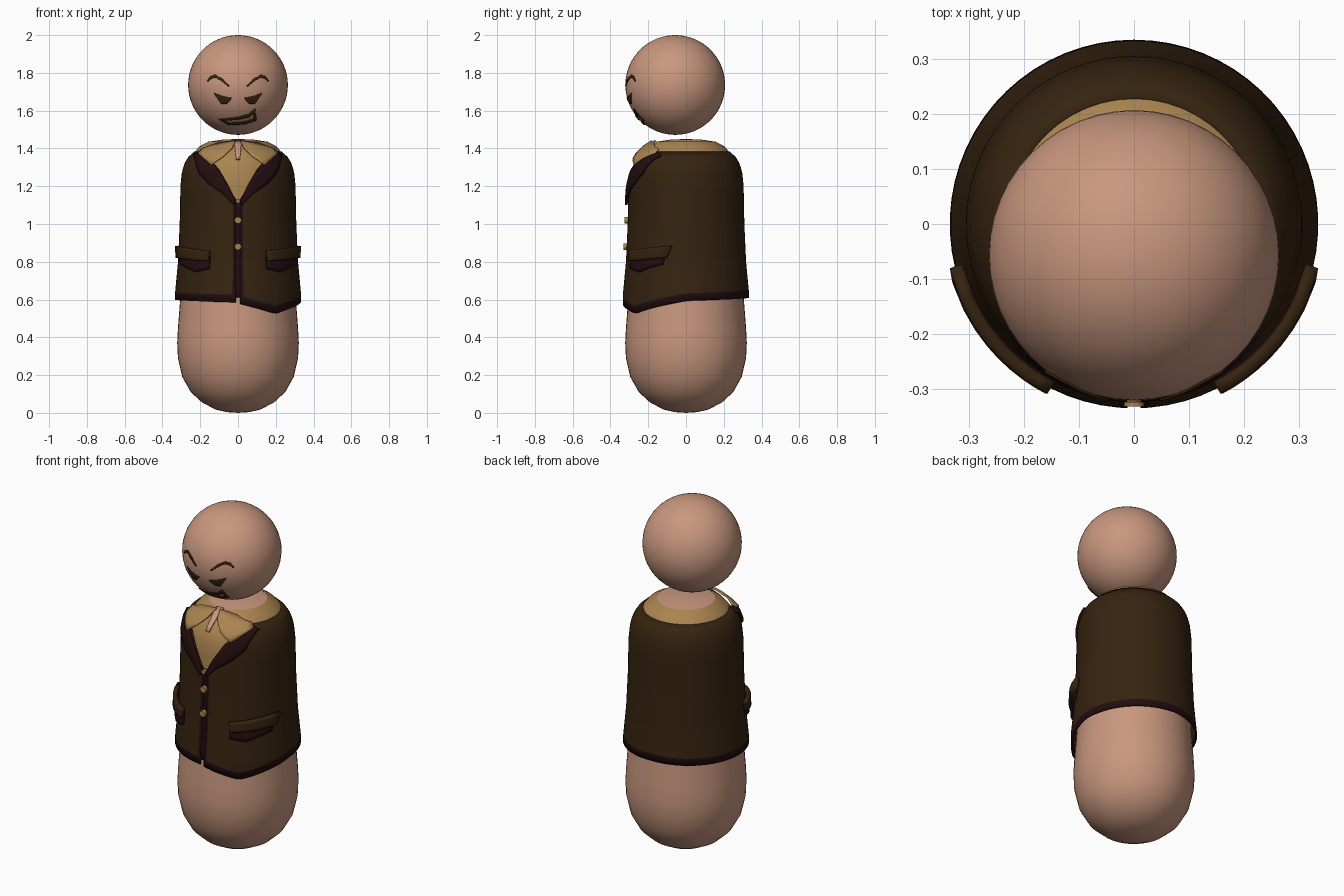
import bpy, bmesh
from math import sin, cos, pi, sqrt
from mathutils import Vector

cube = bpy.data.objects.get("Cube")
if cube:
    bpy.data.objects.remove(cube)


def material(name, r, g, b):
    m = bpy.data.materials.new(name)
    m.use_nodes = True
    m.diffuse_color = (r, g, b, 1)
    m.node_tree.nodes["Principled BSDF"].inputs["Base Color"].default_value = (r, g, b, 1)
    return m


skin = material("skin", 0.58, 0.31, 0.21)
brown = material("jacket_brown", 0.036, 0.017, 0.005)
trim = material("dark_trim", 0.017, 0.004, 0.005)
tan = material("shirt_tan", 0.40, 0.23, 0.08)
ink = material("face_ink", 0.036, 0.017, 0.005)


def interp(pts, t):
    """Piecewise linear lookup in a list of (key, value) pairs."""
    if t <= pts[0][0]:
        return pts[0][1]
    for (a, va), (b, vb) in zip(pts, pts[1:]):
        if t <= b:
            return va + (vb - va) * (t - a) / (b - a)
    return pts[-1][1]


def sheet(name, rows, mats, centre=None, closed=False, thick=0, side=1, rule=None):
    """Grid surface facing away from its centre, optionally thickened."""
    bm = bmesh.new()
    grid = [[bm.verts.new(p) for p in row] for row in rows]
    cols = len(rows[0])
    for i in range(len(rows) - 1):
        for j in range(cols if closed else cols - 1):
            k = (j + 1) % cols
            f = bm.faces.new((grid[i][j], grid[i][k], grid[i + 1][k], grid[i + 1][j]))
            f.smooth = True
            if rule:
                f.material_index = rule(i, j)
    bmesh.ops.remove_doubles(bm, verts=bm.verts, dist=0.0001)
    bm.normal_update()
    total = 0
    for f in bm.faces:
        c = f.calc_center_median()
        out = c - (centre or Vector((0, 0, c.z)))
        total += f.normal.dot(out) * f.calc_area()
    if total < 0:
        bmesh.ops.reverse_faces(bm, faces=bm.faces)
    mesh = bpy.data.meshes.new(name)
    bm.to_mesh(mesh)
    bm.free()
    for m in mats:
        mesh.materials.append(m)
    ob = bpy.data.objects.new(name, mesh)
    bpy.context.collection.objects.link(ob)
    if thick:
        mod = ob.modifiers.new("thickness", 'SOLIDIFY')
        mod.thickness, mod.offset = thick, side
    smooth(ob)
    return ob


def smooth(ob):
    bpy.ops.object.select_all(action='DESELECT')
    ob.select_set(True)
    bpy.context.view_layer.objects.active = ob
    bpy.ops.object.shade_smooth_by_angle(angle=0.7)


def lathe(name, profile, mat, n=48):
    rows = [[(r * sin(2 * pi * j / n), -r * cos(2 * pi * j / n), z) for j in range(n)]
            for r, z in profile]
    return sheet(name, rows, [mat], closed=True)


# Body
lathe("body", [(0, 0), (.06, .004), (.12, .018), (.19, .055), (.25, .11), (.295, .19),
               (.318, .29), (.322, .37), (.318, .45), (.308, .58), (.295, .8), (.285, 1.2),
               (.25, 1.3), (.2, 1.385), (.155, 1.436), (.08, 1.447), (0, 1.45)], skin)

# Shirt
lathe("shirt", [(.293, 1.05), (.291, 1.2), (.283, 1.28), (.264, 1.335), (.236, 1.372),
                (.205, 1.41), (.155, 1.437)], tan)

# Head
HEAD = Vector((0, -.057, 1.736))
HEAD_R = .264
bpy.ops.mesh.primitive_uv_sphere_add(segments=48, ring_count=32, radius=HEAD_R, location=HEAD)
head = bpy.context.object
head.name = "head"
head.data.materials.append(skin)
smooth(head)

# Jacket: hem and neckline heights vary with the angle from the front
RADIUS = [(.5, .335), (.62, .335), (.8, .318), (1, .309), (1.2, .305), (1.28, .297),
          (1.335, .278), (1.365, .255), (1.385, .23), (1.41, .205), (1.437, .16), (1.45, .1)]
HEM = [(-pi, .61), (-1.57, .6), (-.05, .585), (.05, .575), (.35, .55), (.63, .525),
       (1, .555), (1.57, .593), (pi, .61)]
NECK = [(.05, 1.13), (.165, 1.2), (.35, 1.29), (.6, 1.35), (.93, 1.385)]
GAP, EDGE, COLS, ROWS = .035, .085, 64, 26
angles = [GAP] + [EDGE + (2 * pi - 2 * EDGE) * j / COLS for j in range(COLS + 1)] + [2 * pi - GAP]
jacket_rows = []
for i in range(ROWS + 1):
    row = []
    for a in angles:
        a = a if a <= pi else a - 2 * pi
        low, high = interp(HEM, a), interp(NECK, abs(a))
        z = low if i == 0 else low + .04 + (high - low - .04) * (i - 1) / (ROWS - 1)
        r = interp(RADIUS, z)
        row.append((r * sin(a), -r * cos(a), z))
    jacket_rows.append(row)
sheet("jacket", jacket_rows, [brown, trim], thick=.008, side=-1,
      rule=lambda i, j: int(i == 0 or j in (0, COLS + 1)))


# Patches drawn in front elevation and laid on the torso or the head
def on_torso(offset):
    def place(x, z):
        r = interp(RADIUS, z) + offset
        return (x, -sqrt(max(r * r - x * x, 0)), z)
    return place


def on_head(x, z):
    r = HEAD_R + .001
    return (x, HEAD.y - sqrt(r * r - x * x - (z - HEAD.z) ** 2), z)


def patch(name, upper, lower, place, mat, thick, flip=1, steps=4, rows=4):
    n = steps * (len(upper) - 1)
    up, lo = list(enumerate(upper)), list(enumerate(lower))

    def at(pts, t):
        k = min(int(t), len(pts) - 2)
        return Vector(pts[k][1]).lerp(Vector(pts[k + 1][1]), t - k)
    grid = []
    for i in range(rows + 1):
        line = [at(up, j / steps).lerp(at(lo, j / steps), i / rows) for j in range(n + 1)]
        grid.append([place(p.x * flip, p.y) for p in line])
    centre = HEAD if place is on_head else None
    return sheet(name, grid, [mat], centre=centre, thick=thick)


for side, s in (("left", 1), ("right", -1)):
    patch(side + "_lapel",
          [(.012, 1.12), (.05, 1.2), (.1, 1.285), (.15, 1.345), (.19, 1.38)],
          [(.02, 1.1), (.085, 1.165), (.15, 1.21), (.2, 1.265), (.228, 1.36)],
          on_torso(.003), trim, .014, s)
    patch(side + "_collar_flap",
          [(.012, 1.436), (.06, 1.433), (.11, 1.425), (.19, 1.395)],
          [(.03, 1.4), (.075, 1.355), (.14, 1.31), (.21, 1.372)],
          on_torso(.018), tan, .008, s)
    patch(side + "_pocket_flap",
          [(.145, .857), (.23, .868), (.312, .882)],
          [(.15, .802), (.23, .808), (.308, .82)],
          on_torso(.006), brown, .024, s)
    patch(side + "_pocket",
          [(.145, .83), (.225, .84), (.3, .85)],
          [(.148, .762), (.22, .745), (.298, .785)],
          on_torso(.002), trim, .014, s)
    # Eyebrow and eye
    patch(side + "_eyebrow",
          [(.045, 1.733), (.085, 1.772), (.12, 1.79), (.145, 1.782), (.162, 1.758)],
          [(.05, 1.727), (.088, 1.757), (.118, 1.774), (.14, 1.77), (.158, 1.755)],
          on_head, ink, .004, s)
    patch(side + "_eye",
          [(.032, 1.668), (.06, 1.672), (.09, 1.68), (.125, 1.693)],
          [(.036, 1.66), (.058, 1.638), (.088, 1.637), (.118, 1.68)],
          on_head, ink, .004, s)

# Mouth outline
mouth = [(-.1, 1.555), (0, 1.567), (.055, 1.582), (.09, 1.612), (.097, 1.55),
         (.03, 1.529), (-.05, 1.527), (-.1, 1.555)]
inner = [(-.075, 1.549), (0, 1.554), (.058, 1.567), (.08, 1.586), (.083, 1.558),
         (.028, 1.542), (-.045, 1.538), (-.075, 1.549)]
patch("mouth", mouth, inner, on_head, ink, .004, rows=1)

# Skin showing at the collar, and the dark placket behind the jacket opening
patch("throat", [(-.02, 1.438), (.02, 1.438)], [(-.01, 1.34), (.01, 1.34)],
      on_torso(.004), skin, .008)
patch("placket", [(-.025, 1.13), (.025, 1.13)], [(-.025, .61), (.025, .61)],
      on_torso(-.012), trim, .006, rows=12)

# Buttons
for k, (z, r) in enumerate(((1.122, .012), (1.02, .018), (.88, .018))):
    y = -interp(RADIUS, z) - .006
    bpy.ops.mesh.primitive_cylinder_add(vertices=12, radius=r, depth=.022,
                                        location=(0, y, z), rotation=(pi / 2, 0, 0))
    button = bpy.context.object
    button.name = "button_%d" % (k + 1)
    button.data.materials.append(tan)
    smooth(button)
